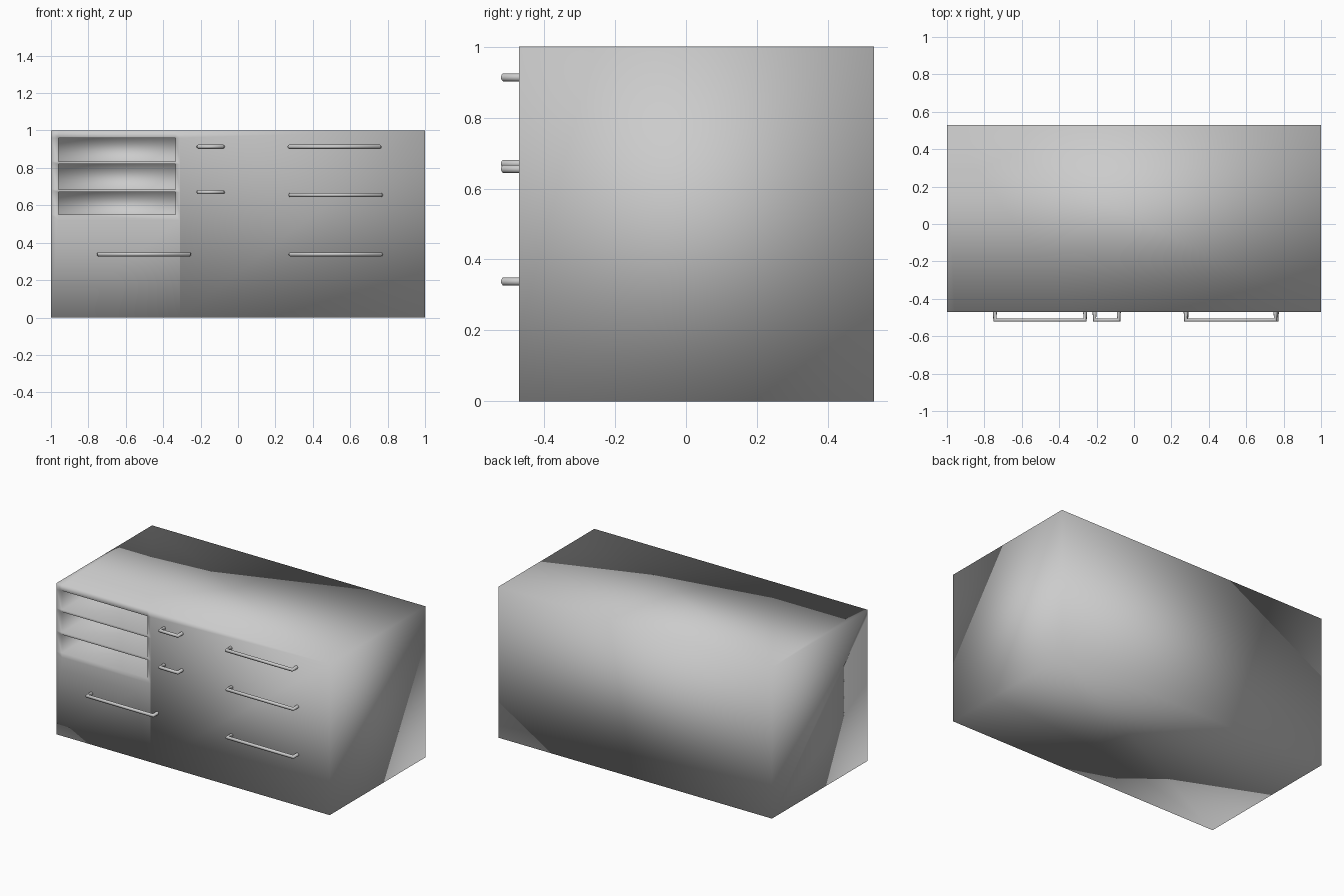
import bpy, bmesh
from mathutils import Vector

if "Cube" in bpy.data.objects:
    bpy.data.objects.remove(bpy.data.objects["Cube"])

FRONT, BACK = -0.47, 0.53
NICHE_DEPTH = 0.4


def front_faces(bm, x_max=9, z_min=-9):
    return [f for f in bm.faces
            if all(abs(v.co.y - FRONT) < 1e-4 for v in f.verts)
            and f.calc_center_bounds().x < x_max
            and f.calc_center_bounds().z > z_min]


def split(bm, faces, co, no):
    geom = set(faces)
    for f in faces:
        geom.update(f.edges)
        geom.update(f.verts)
    bmesh.ops.bisect_plane(bm, geom=list(geom), plane_co=co, plane_no=no)


# Cabinet body with three open shelves in the upper left of the front
bm = bmesh.new()
bmesh.ops.create_cube(bm, size=1)
for v in bm.verts:
    v.co = Vector((v.co.x * 2, v.co.y + 0.03, v.co.z + 0.5))

X, Z = (1, 0, 0), (0, 0, 1)
split(bm, front_faces(bm), (-0.31, 0, 0), X)
split(bm, front_faces(bm, -0.31), (0, 0, 0.52), Z)
for x in (-0.96, -0.335):
    split(bm, front_faces(bm, -0.31, 0.52), (x, 0, 0), X)
for z in (0.55, 0.67, 0.685, 0.82, 0.835, 0.96):
    split(bm, front_faces(bm, -0.31, 0.52), (0, 0, z), Z)

openings = []
for f in front_faces(bm, -0.31, 0.52):
    c = f.calc_center_bounds()
    if -0.9 < c.x < -0.4 and any(a < c.z < b for a, b in
                                 ((0.55, 0.67), (0.685, 0.82), (0.835, 0.96))):
        openings.append(f)
bmesh.ops.inset_individual(bm, faces=openings, thickness=0, depth=-NICHE_DEPTH)
bmesh.ops.recalc_face_normals(bm, faces=bm.faces)
for f in bm.faces:
    f.smooth = True
mesh = bpy.data.meshes.new("cabinet_body")
bm.to_mesh(mesh)
bm.free()
bpy.context.collection.objects.link(bpy.data.objects.new("cabinet_body", mesh))


# Round bar handles: two posts joined by a straight grip
def handle(name, x0, x1, z, r=0.0115):
    curve = bpy.data.curves.new(name, "CURVE")
    curve.dimensions = "3D"
    curve.bevel_depth = r
    curve.bevel_resolution = 3
    curve.use_fill_caps = True
    s = curve.splines.new("POLY")
    y = -0.525 + r
    pts = [(x0 + r, FRONT + 0.01, z), (x0 + r, y, z),
           (x1 - r, y, z), (x1 - r, FRONT + 0.01, z)]
    s.points.add(len(pts) - 1)
    for p, co in zip(s.points, pts):
        p.co = (*co, 1)
    s.use_smooth = True
    bpy.context.collection.objects.link(bpy.data.objects.new(name, curve))


handle("drawer_handle_top", 0.265, 0.768, 0.913)
handle("drawer_handle_middle", 0.27, 0.775, 0.655)
handle("drawer_handle_bottom", 0.27, 0.775, 0.338)
handle("drawer_handle_left", -0.755, -0.25, 0.338)
handle("small_handle_top", -0.222, -0.07, 0.913)
handle("small_handle_lower", -0.222, -0.07, 0.67)
